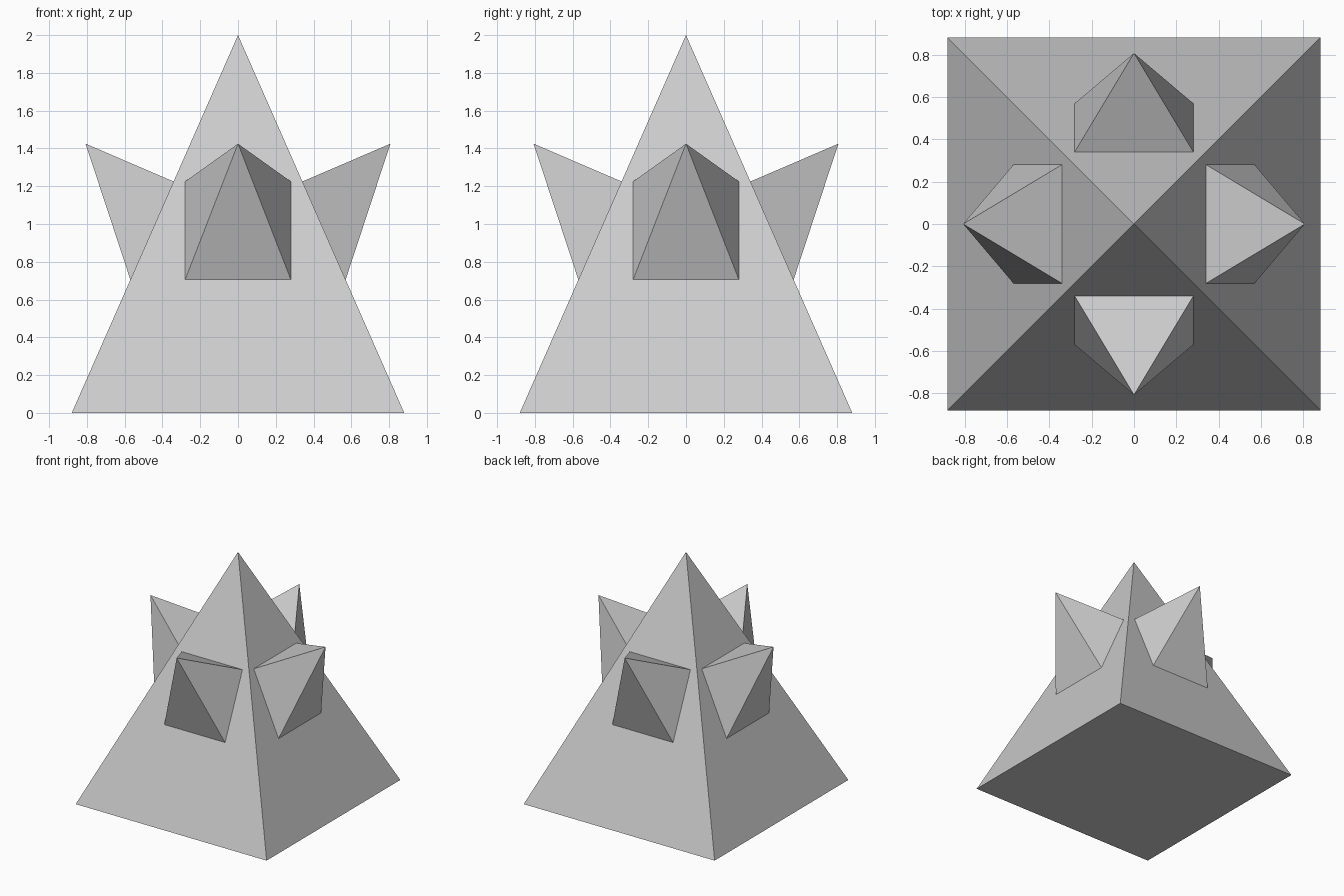
import bpy
from math import pi
from mathutils import Matrix

if "Cube" in bpy.data.objects:
    bpy.data.objects.remove(bpy.data.objects["Cube"])

HALF, HEIGHT = 0.88, 2.0


def pyramid(name, base, apex, turn=0.0):
    """Closed four-sided pyramid, turned about the z axis."""
    mesh = bpy.data.meshes.new(name)
    faces = [(3, 2, 1, 0)] + [(i, (i + 1) % 4, 4) for i in range(4)]
    mesh.from_pydata(base + [apex], [], faces)
    mesh.transform(Matrix.Rotation(turn, 4, 'Z'))
    mesh.update()
    obj = bpy.data.objects.new(name, mesh)
    bpy.context.collection.objects.link(obj)
    return obj


def face_depth(z):
    """Distance of the sloping side from the centre at height z."""
    return HALF * (1 - z / HEIGHT)


# Main body
pyramid("body", [(-HALF, -HALF, 0), (HALF, -HALF, 0), (HALF, HALF, 0), (-HALF, HALF, 0)],
        (0, 0, HEIGHT))

# Upward-leaning spike on each side, its base lying on the slope
w, low, high = 0.28, 0.705, 1.225
spike_base = [(-w, -face_depth(low), low), (w, -face_depth(low), low),
              (w, -face_depth(high), high), (-w, -face_depth(high), high)]
for i, side in enumerate(("front", "right", "back", "left")):
    pyramid(side + "_spike", spike_base, (0, -0.807, 1.425), i * pi / 2)
